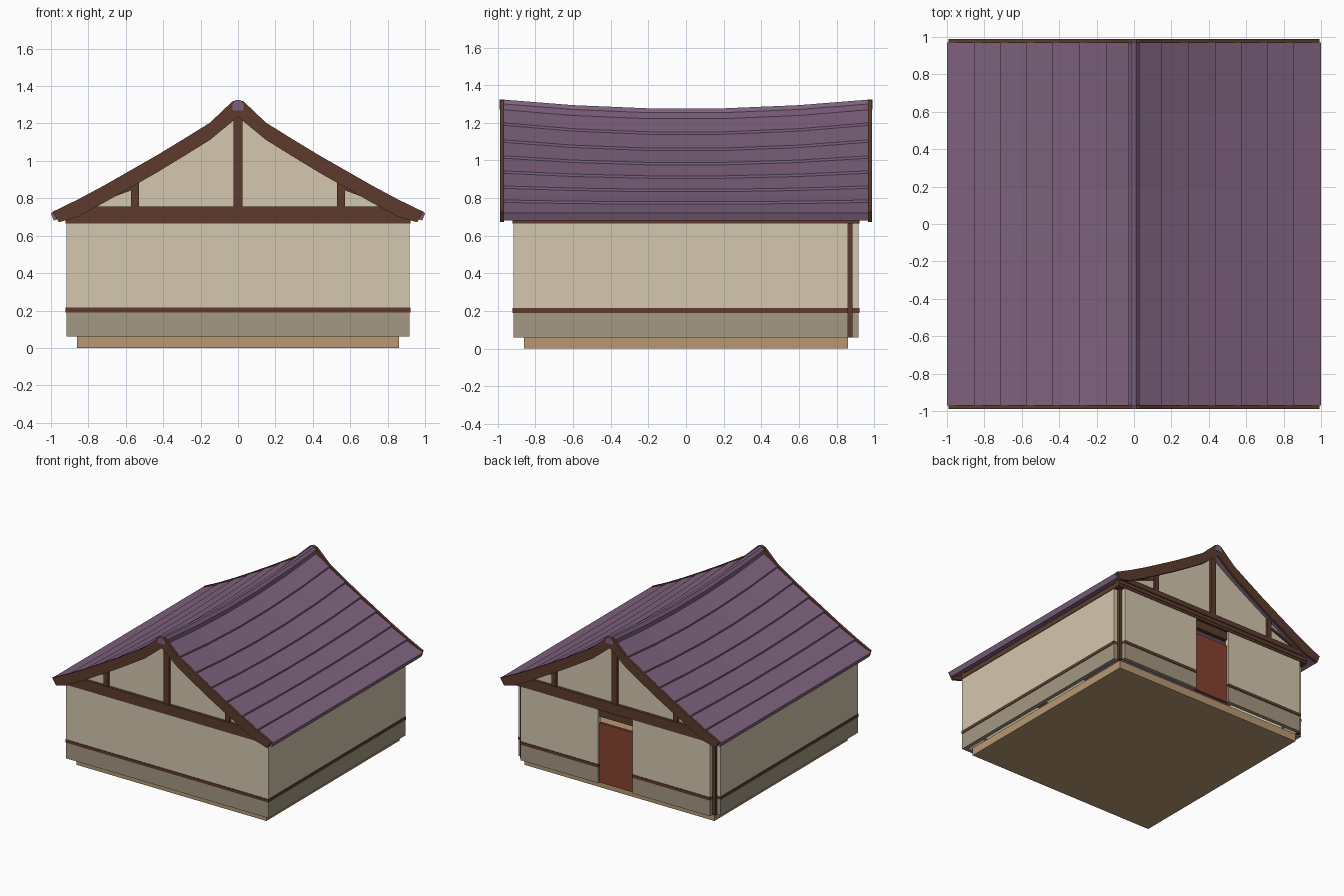
import bpy
import bmesh

if "Cube" in bpy.data.objects:
    bpy.data.objects.remove(bpy.data.objects["Cube"])


def material(name, r, g, b):
    """Flat colour from 8-bit values, stored as linear."""
    lin = [((c / 255 + 0.055) / 1.055) ** 2.4 for c in (r, g, b)] + [1]
    m = bpy.data.materials.new(name)
    m.use_nodes = True
    m.diffuse_color = lin
    m.node_tree.nodes["Principled BSDF"].inputs["Base Color"].default_value = lin
    return m


PLASTER = material("cream plaster", 212, 199, 174)
BASE = material("grey plinth", 164, 152, 131)
WOOD = material("dark timber", 93, 59, 46)
FLOOR = material("tan floor", 184, 152, 114)
ROOF = material("purple shingle", 126, 98, 126)
DOOR = material("red door", 134, 66, 48)

SAG = 0.05
EAVE_Y = 0.97


def loft(name, pts, ys, mat, sag=False):
    """Sweep an x-z outline along y, optionally sagging like a worn roof."""
    bm = bmesh.new()
    rings = []
    for y in ys:
        ring = []
        for x, z in pts:
            drop = 0
            if sag:
                drop = SAG * max(0, 1 - (y / EAVE_Y) ** 2) * min(1, 1.3 * (1 - abs(x)))
            ring.append(bm.verts.new((x, y, z - drop)))
        rings.append(ring)
    n = len(pts)
    for a, b in zip(rings, rings[1:]):
        for i in range(n):
            j = (i + 1) % n
            bm.faces.new((a[i], a[j], b[j], b[i]))
    bm.faces.new(rings[0])
    bm.faces.new(rings[-1])
    bmesh.ops.recalc_face_normals(bm, faces=bm.faces)
    me = bpy.data.meshes.new(name)
    bm.to_mesh(me)
    bm.free()
    me.materials.append(mat)
    ob = bpy.data.objects.new(name, me)
    bpy.context.collection.objects.link(ob)
    return ob


def box(name, x0, x1, y0, y1, z0, z1, mat):
    return loft(name, [(x0, z0), (x1, z0), (x1, z1), (x0, z1)], (y0, y1), mat)


def mirrored(pts, side):
    return [(x * side, z) for x, z in pts]


# Floor slab
box("floor_slab", -0.86, 0.86, -0.86, 0.86, 0, 0.065, FLOOR)

# Walls in stacked layers: plinth, rail, plaster
W, IN, NOTCH, JAMB = 0.917, 0.885, 0.86, 0.155
layers = [("plinth", 0.06, 0.19, BASE, 0),
          ("rail", 0.19, 0.215, WOOD, 0.004),
          ("wall", 0.215, 0.67, PLASTER, 0)]
for part, z0, z1, mat, g in layers:
    box("front_" + part, -W - g, W + g, -W - g, -IN, z0, z1, mat)
    for side, label in ((1, "left_"), (-1, "right_")):
        xs = sorted((side * IN, side * (W + g)))
        box(label + "side_" + part, *xs, -IN, NOTCH, z0, z1, mat)
        xs = sorted((side * JAMB, side * NOTCH))
        box(label + "back_" + part, *xs, IN, W + g, z0, z1, mat)

# Wall plates and back corner posts
for side, label in ((1, "left"), (-1, "right")):
    xs = sorted((side * IN, side * (W + 0.004)))
    box(label + "_wall_plate", *xs, -W, W, 0.665, 0.705, WOOD)
    xs = sorted((side * NOTCH, side * IN))
    box(label + "_corner_post", *xs, NOTCH, IN, 0.06, 0.68, WOOD)

# Door in the back wall with a lintel above a narrow gap
box("door", -JAMB, JAMB, 0.88, 0.9, 0.06, 0.55, DOOR)
box("door_lintel", -JAMB, JAMB, 0.865, 0.9, 0.6, 0.72, WOOD)

# Roof courses: x and height of each lower edge, ridge to eave
curve = [(0, 1.3), (0.15, 1.2), (0.295, 1.11), (0.435, 1.025),
         (0.575, 0.945), (0.715, 0.865), (0.855, 0.79), (1.0, 0.72)]
LIP, THICK = 0.013, 0.045
outline = []
for (xa, za), (xb, zb) in zip(curve, curve[1:]):
    outline += [(xa, za - LIP), (xb, zb)]
under = [(x, z - THICK) for x, z in curve]
under[-1] = (0.985, 0.682)
outline += reversed(under)
stations = [-EAVE_Y, -0.6, -0.2, 0.2, 0.6, EAVE_Y]
for side, label in ((1, "left"), (-1, "right")):
    loft(label + "_roof", mirrored(outline, side), stations, ROOF, sag=True)

# Ridge cap
half = [(0.03, 1.27), (0.03, 1.302), (0.012, 1.325)]
cap = half + mirrored(half[::-1], -1)
loft("ridge_cap", cap, [-0.99] + stations[1:-1] + [0.99], ROOF, sag=True)

# Gable ends: panel, frame timbers and curved bargeboards
barge_top = [(0, 1.325), (0.03, 1.318)] + [(x, z + 0.004) for x, z in curve[1:-1]] + [(0.993, 0.727)]
barge_low = [(0.957, 0.672)] + [(x, z - 0.088) for x, z in curve[-2:0:-1]] + [(0, 1.235)]
slope = [(x, z - 0.035) for x, z in curve[:-1]]
panel = [(0.9, 0.69)] + slope[::-1]
panel += mirrored(panel[-2::-1], -1)
for end, where in ((-1, "front"), (1, "back")):
    def span(a, b):
        return sorted((end * a, end * b))

    loft(where + "_gable_panel", panel, span(0.89, 0.91), PLASTER)
    box(where + "_wall_plate", -W - 0.003, W + 0.003, *span(IN, 0.921), 0.665, 0.69, WOOD)
    box(where + "_lower_tie_beam", -0.92, 0.92, *span(0.885, 0.925), 0.685, 0.715, WOOD)
    box(where + "_upper_tie_beam", -0.87, 0.87, *span(0.885, 0.932), 0.715, 0.755, WOOD)
    box(where + "_king_post", -0.025, 0.025, *span(0.89, 0.928), 0.755, 1.26, WOOD)
    for side, label in ((1, "_left"), (-1, "_right")):
        xs = sorted((side * 0.53, side * 0.572))
        box(where + label + "_queen_post", *xs, *span(0.89, 0.926), 0.755, 0.915, WOOD)
        strut = [(0.572, 0.842), (0.81, 0.755), (0.86, 0.755), (0.572, 0.862)]
        loft(where + label + "_strut", mirrored(strut, side), span(0.89, 0.922), WOOD)
        loft(where + label + "_bargeboard", mirrored(barge_top + barge_low, side),
             span(0.968, 0.988), WOOD)
